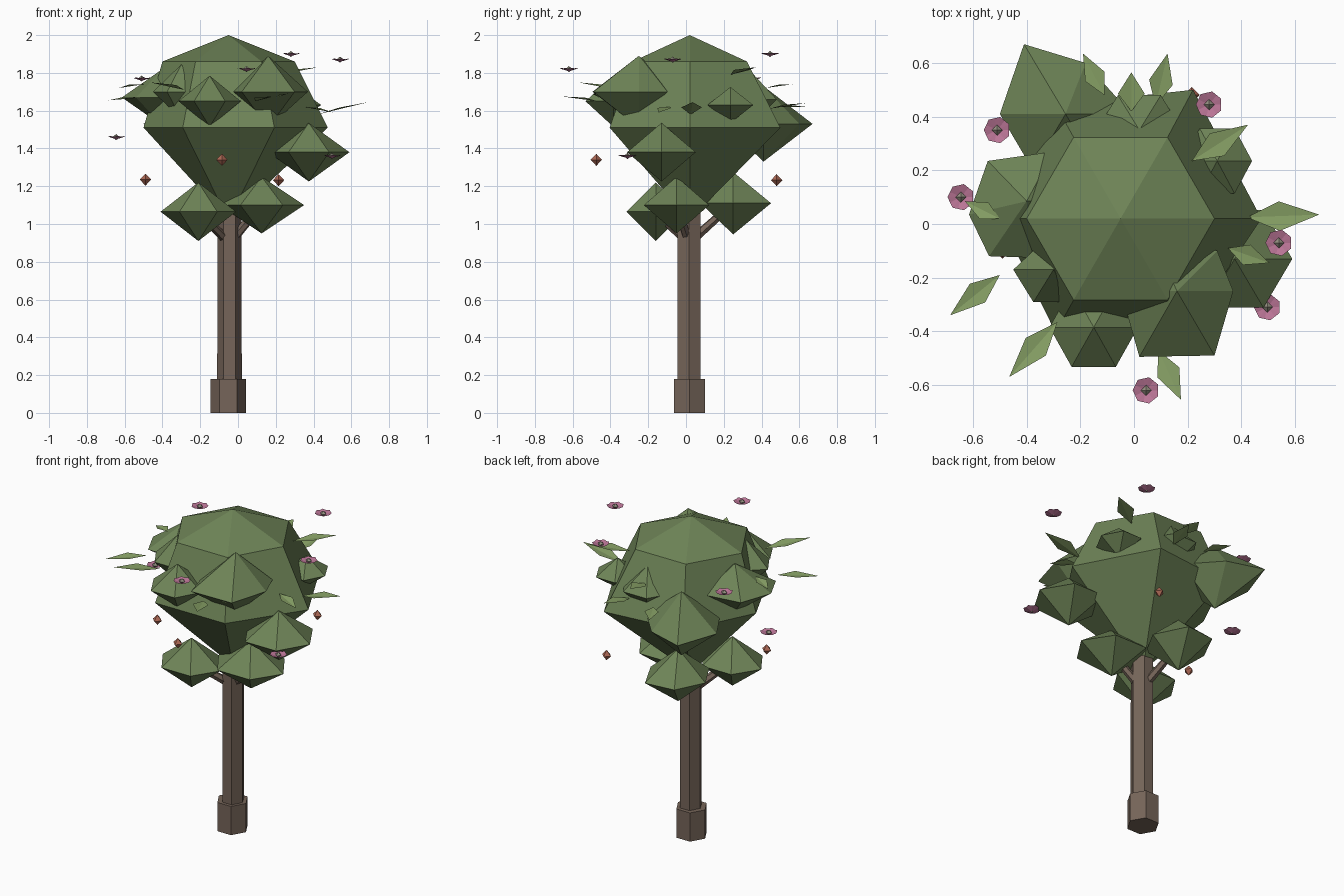
import bpy
from math import cos, sin, pi
from mathutils import Vector


def material(name, rgb):
    m = bpy.data.materials.new(name)
    m.diffuse_color = (*rgb, 1)
    return m


BARK = material("bark", (0.18, 0.13, 0.10))
FOLIAGE = material("foliage", (0.155, 0.23, 0.095))
LEAF = material("leaf_green", (0.24, 0.35, 0.13))
PINK = material("petal_pink", (0.50, 0.18, 0.31))
CENTRE = material("flower_centre", (0.30, 0.28, 0.22))
FRUIT = material("fruit_red", (0.42, 0.14, 0.09))


def build(name, verts, faces, mat, loc=(0, 0, 0)):
    me = bpy.data.meshes.new(name)
    me.from_pydata([tuple(v) for v in verts], [], faces)
    me.materials.append(mat)
    ob = bpy.data.objects.new(name, me)
    ob.location = loc
    bpy.context.collection.objects.link(ob)
    return ob


def stack(name, loc, rings, mat, n=6, low=None, high=None, nudge=None):
    """Rings of n points (z, rx, ry) closed by pole points or flat caps.
    nudge moves single corners of the first ring to (x, y) in world space."""
    verts, faces = [], []
    for z, rx, ry in rings:
        for i in range(n):
            a = 2 * pi * i / n
            verts.append((rx * cos(a), ry * sin(a), z))
    for i, (x, y) in (nudge or {}).items():
        verts[i] = (x - loc[0], y - loc[1], rings[0][0])
    for r in range(len(rings) - 1):
        for i in range(n):
            j = (i + 1) % n
            faces.append((r * n + i, r * n + j, r * n + n + j, r * n + n + i))
    top = (len(rings) - 1) * n
    if low is None:
        faces.append(tuple(reversed(range(n))))
    else:
        verts.append((0, 0, low))
        p = len(verts) - 1
        faces += [((i + 1) % n, i, p) for i in range(n)]
    if high is None:
        faces.append(tuple(range(top, top + n)))
    else:
        verts.append((0, 0, high))
        p = len(verts) - 1
        faces += [(top + i, top + (i + 1) % n, p) for i in range(n)]
    return build(name, verts, faces, mat, loc)


# Trunk and its thicker foot
stack("trunk_foot", (-0.051, 0.018, 0), [(0, 0.094, 0.095), (0.18, 0.094, 0.095)], BARK)
stack("trunk", (-0.045, 0.016, 0), [(0.17, 0.065, 0.070), (1.15, 0.064, 0.069)], BARK)

# Main crown: half dome above, cone below
stack("crown", (-0.05, 0.02, 1.51), [(0, 0.485, 0.49), (0.35, 0.35, 0.35)],
      FOLIAGE, low=-0.49, high=0.49,
      nudge={0: (0.475, 0.02), 1: (0.22, 0.50), 3: (-0.50, 0.02)})

# Foliage clumps: centre, radius x, radius y, half height, uneven corners
clumps = [
    ((-0.21, -0.16, 1.065), 0.20, 0.18, 0.155, {}),
    ((0.125, -0.05, 1.10), 0.225, 0.20, 0.15, {}),
    ((-0.12, 0.25, 1.11), 0.19, 0.20, 0.165, {1: (-0.03, 0.45), 2: (-0.22, 0.43)}),
    ((0.16, -0.25, 1.70), 0.21, 0.27, 0.19,
     {1: (0.31, -0.10), 4: (0.02, -0.495), 5: (0.30, -0.49)}),
    ((-0.15, -0.385, 1.65), 0.165, 0.17, 0.135, {}),
    ((0.375, -0.13, 1.38), 0.215, 0.21, 0.155, {}),
    ((-0.255, 0.41, 1.53), 0.245, 0.24, 0.20, {1: (-0.18, 0.60), 2: (-0.41, 0.67)}),
    ((-0.40, 0.085, 1.67), 0.22, 0.22, 0.15,
     {1: (-0.30, 0.27), 2: (-0.545, 0.235), 3: (-0.615, 0.035), 4: (-0.54, -0.12), 5: (-0.38, -0.125)}),
    ((-0.30, -0.17, 1.70), 0.15, 0.14, 0.145, {2: (-0.36, -0.085)}),
    ((0.31, 0.235, 1.63), 0.13, 0.14, 0.095, {}),
    ((0.02, 0.35, 1.66), 0.16, 0.15, 0.14, {}),
]
for k, (c, rx, ry, h, nudge) in enumerate(clumps):
    stack(f"foliage_clump_{k + 1}", c, [(0, rx, ry)], FOLIAGE, low=-h, high=h, nudge=nudge)

# Branches from the trunk into the three low clumps
for k in range(3):
    start = Vector((-0.045, 0.016, 0.90))
    d = Vector(clumps[k][0]) - start
    b = stack(f"branch_{k + 1}", start, [(0, 0.026, 0.026), (d.length, 0.02, 0.02)], BARK)
    b.rotation_euler = d.to_track_quat('Z', 'Y').to_euler()

# Single leaves: base, tip, width
leaves = [
    ((-0.11, 0.48, 1.62), (-0.19, 0.635, 1.62), 0.08),
    ((-0.01, 0.42, 1.72), (-0.01, 0.565, 1.74), 0.10),
    ((0.08, 0.44, 1.61), (0.125, 0.635, 1.64), 0.09),
    ((0.215, 0.235, 1.79), (0.425, 0.37, 1.83), 0.10),
    ((0.42, 0.025, 1.58), (0.69, 0.035, 1.645), 0.11),
    ((0.35, -0.09, 1.62), (0.505, -0.145, 1.59), 0.08),
    ((0.09, -0.47, 1.65), (0.175, -0.655, 1.675), 0.09),
    ((-0.285, -0.365, 1.71), (-0.465, -0.57, 1.75), 0.10),
    ((-0.50, -0.19, 1.67), (-0.685, -0.34, 1.655), 0.09),
    ((0.20, -0.46, 1.67), (0.265, -0.49, 1.69), 0.04),
    ((-0.50, 0.02, 1.74), (-0.63, 0.085, 1.72), 0.07),
]
for k, (b, t, w) in enumerate(leaves):
    b, t = Vector(b), Vector(t)
    side = (t - b).cross(Vector((0, 0, 1))).normalized() * w / 2
    mid = b.lerp(t, 0.45) + Vector((0, 0, 0.008))
    build(f"leaf_{k + 1}", [b, mid + side, t, mid - side], [(0, 1, 2), (0, 2, 3)], LEAF)

# Flowers: shallow petal cup with a small bead in the middle
flowers = [(-0.51, 0.35, 1.77), (-0.645, 0.10, 1.46), (0.28, 0.445, 1.90),
           (0.54, -0.07, 1.87), (0.497, -0.31, 1.36), (0.045, -0.62, 1.82)]
for k, c in enumerate(flowers):
    verts = [(0, 0, -0.012)]
    for i in range(14):
        a, r = pi * i / 7, (0.05 if i % 2 else 0.045)
        verts.append((r * cos(a), r * sin(a), 0.006 if i % 2 else 0.002))
    build(f"flower_{k + 1}", verts, [(0, i + 1, (i + 1) % 14 + 1) for i in range(14)], PINK, c)
    stack(f"flower_centre_{k + 1}", c, [(0, 0.02, 0.02)], CENTRE, n=4, low=-0.016, high=0.016)

# Hanging fruits
for k, c in enumerate([(-0.49, -0.10, 1.235), (-0.085, -0.475, 1.34), (0.215, 0.48, 1.232)]):
    stack(f"fruit_{k + 1}", c, [(0, 0.03, 0.03)], FRUIT, n=4, low=-0.032, high=0.032)
